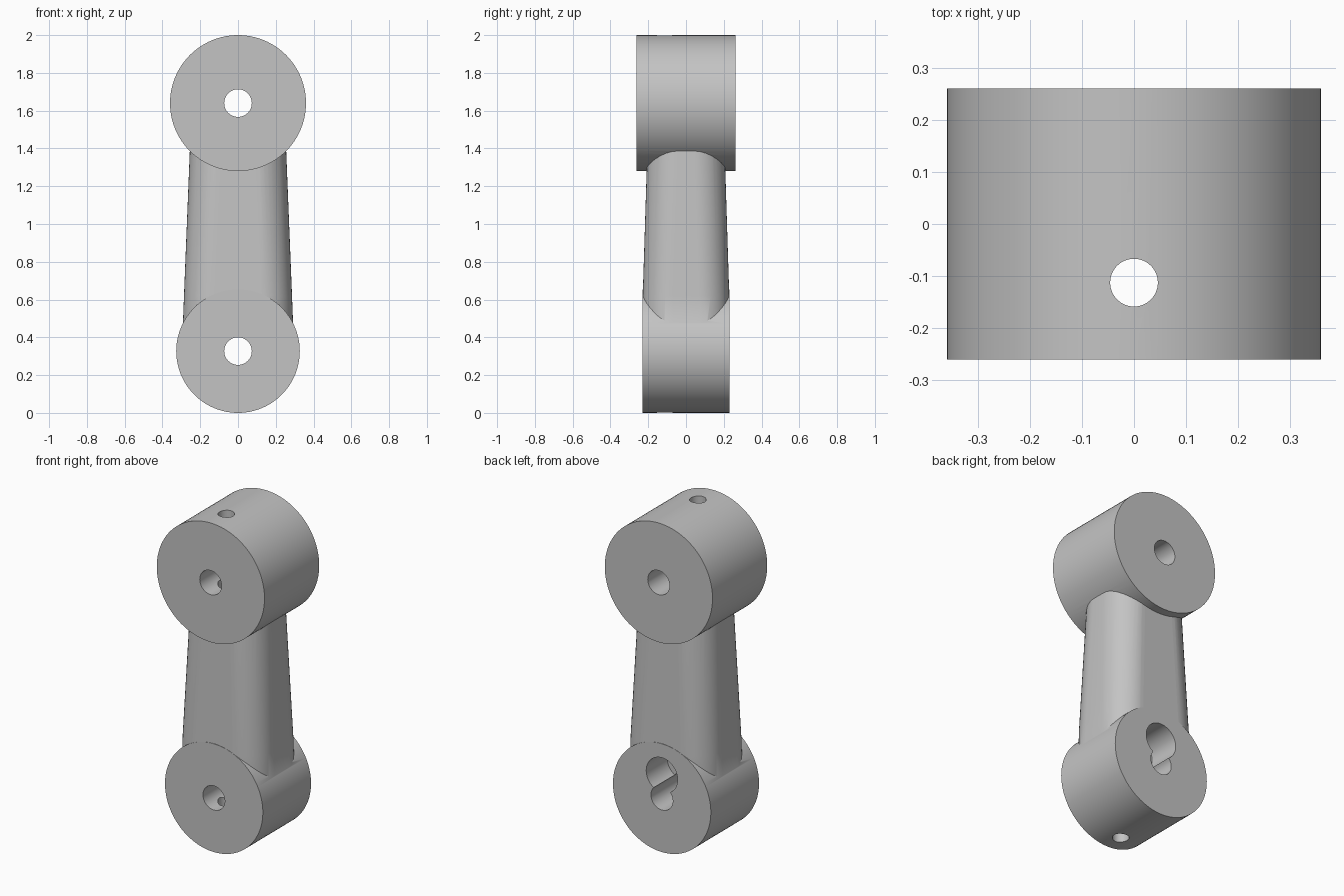
import bpy, bmesh, math
from mathutils import Matrix, Vector

if "Cube" in bpy.data.objects:
    bpy.data.objects.remove(bpy.data.objects["Cube"], do_unlink=True)

grey = bpy.data.materials.new("plain grey")
grey.use_nodes = True
colour = (0.55, 0.55, 0.55, 1)
grey.diffuse_color = colour
grey.node_tree.nodes["Principled BSDF"].inputs["Base Color"].default_value = colour


def add_object(name, bm):
    bmesh.ops.recalc_face_normals(bm, faces=bm.faces)
    mesh = bpy.data.meshes.new(name)
    bm.to_mesh(mesh)
    bm.free()
    mesh.materials.append(grey)
    obj = bpy.data.objects.new(name, mesh)
    bpy.context.collection.objects.link(obj)
    return obj


def cylinder(name, radius, length, centre, axis="Y", segments=96):
    bm = bmesh.new()
    turn = Matrix.Rotation(math.pi / 2, 4, "X") if axis == "Y" else Matrix()
    bmesh.ops.create_cone(bm, cap_ends=True, segments=segments, radius1=radius,
                          radius2=radius, depth=length,
                          matrix=Matrix.Translation(Vector(centre)) @ turn)
    return add_object(name, bm)


def rounded_section(bm, half_x, half_y, corner, z, steps=12):
    """Ring of vertices around a rounded rectangle."""
    ring = []
    for quarter, (sx, sy) in enumerate([(1, 1), (-1, 1), (-1, -1), (1, -1)]):
        for i in range(steps + 1):
            a = (quarter + i / steps) * math.pi / 2
            ring.append(bm.verts.new((sx * (half_x - corner) + corner * math.cos(a),
                                      sy * (half_y - corner) + corner * math.sin(a), z)))
    return ring


def combine(target, other, operation):
    mod = target.modifiers.new(operation, "BOOLEAN")
    mod.operation = operation
    mod.solver = "EXACT"
    mod.object = other
    bpy.context.view_layer.objects.active = target
    bpy.ops.object.modifier_apply(modifier=mod.name)
    bpy.data.objects.remove(other, do_unlink=True)


UPPER, LOWER = 1.64, 0.327

# Tapered arm, flush with the lower hub faces
bm = bmesh.new()
sections = [(0.297, 0.229, 0.16, LOWER), (0.286, 0.229, 0.16, 0.62),
            (0.245, 0.197, 0.165, UPPER)]
rings = [rounded_section(bm, *s) for s in sections]
for low, high in zip(rings, rings[1:]):
    for i in range(len(low)):
        j = (i + 1) % len(low)
        bm.faces.new((low[i], low[j], high[j], high[i]))
bm.faces.new(rings[0])
bm.faces.new(rings[-1])
arm = add_object("crank_arm", bm)

# Hubs at both ends
combine(arm, cylinder("upper_hub", 0.36, 0.522, (0, 0, UPPER)), "UNION")
combine(arm, cylinder("lower_hub", LOWER, 0.46, (0, 0, LOWER)), "UNION")

# Shaft bores, long set-screw hole and offset pocket in the back of the lower hub
for z in (UPPER, LOWER):
    combine(arm, cylinder("bore_cutter", 0.073, 1, (0, 0, z), segments=48), "DIFFERENCE")
combine(arm, cylinder("screw_cutter", 0.046, 3, (0, -0.113, 1), "Z", 48), "DIFFERENCE")
combine(arm, cylinder("pocket_cutter", 0.105, 0.4, (0, 0.23, 0.465), segments=48), "DIFFERENCE")

# Smooth shading with sharp rims
bpy.ops.object.select_all(action="DESELECT")
arm.select_set(True)
bpy.context.view_layer.objects.active = arm
bpy.ops.object.shade_smooth_by_angle(angle=math.radians(30))
